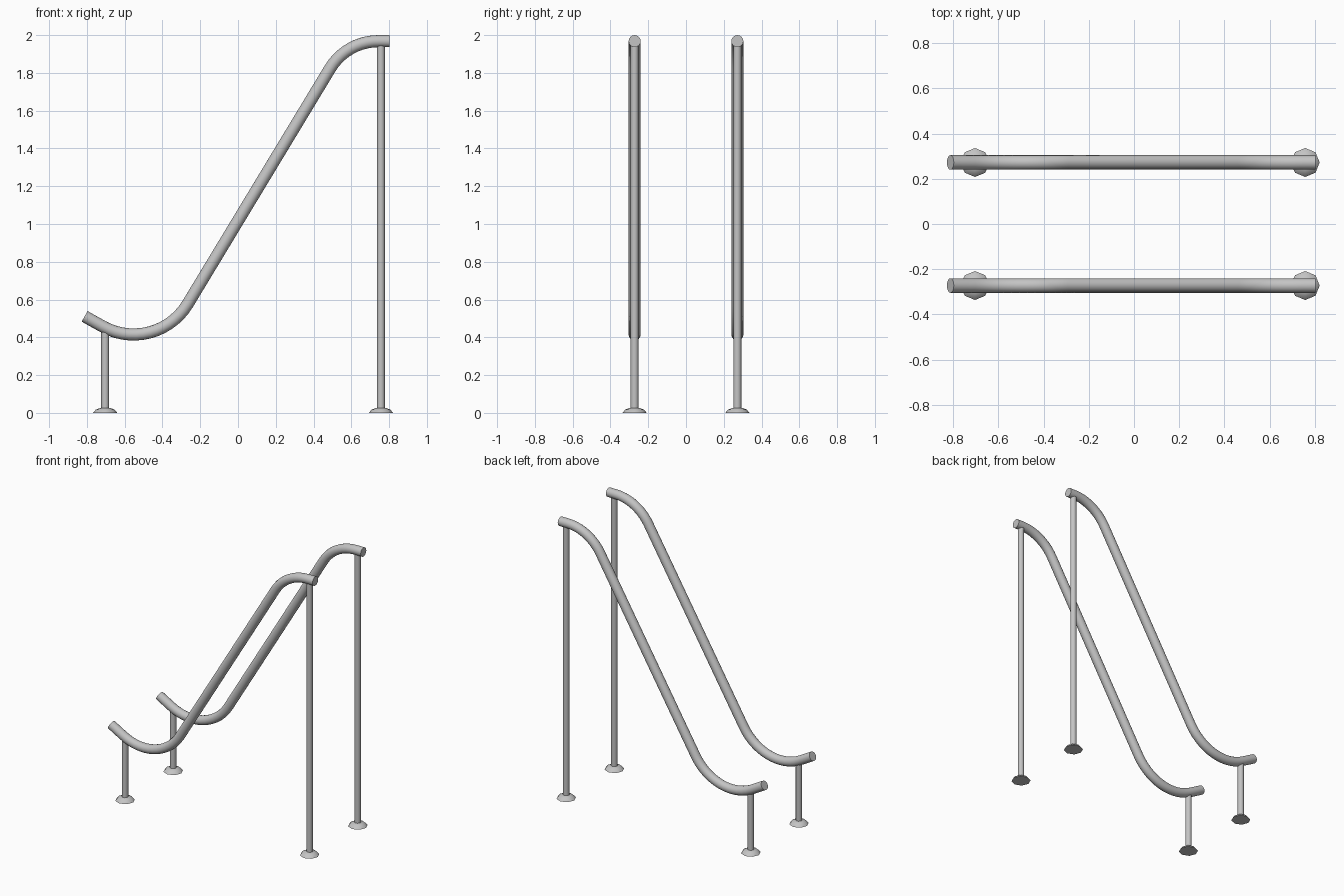
import bpy
import bmesh
from math import sin, cos, pi, radians
from mathutils import Vector

cube = bpy.data.objects.get("Cube")
if cube:
    bpy.data.objects.remove(cube, do_unlink=True)

steel = bpy.data.materials.new("grey_steel")
steel.use_nodes = True
colour = (0.55, 0.55, 0.55, 1)
steel.diffuse_color = colour
steel.node_tree.nodes["Principled BSDF"].inputs["Base Color"].default_value = colour

RAIL_Y = 0.272
RAIL_RADIUS = 0.032
POST_RADIUS = 0.021


def loft(name, rings, angle=50):
    """Join rings of points into a capped, smooth-shaded skin."""
    bm = bmesh.new()
    loops = [[bm.verts.new(p) for p in ring] for ring in rings]
    n = len(loops[0])
    for a, b in zip(loops, loops[1:]):
        for i in range(n):
            j = (i + 1) % n
            bm.faces.new((a[i], a[j], b[j], b[i]))
    bm.faces.new(loops[0])
    bm.faces.new(loops[-1])
    bmesh.ops.recalc_face_normals(bm, faces=bm.faces)
    mesh = bpy.data.meshes.new(name)
    bm.to_mesh(mesh)
    bm.free()
    mesh.materials.append(steel)
    obj = bpy.data.objects.new(name, mesh)
    bpy.context.collection.objects.link(obj)
    bpy.ops.object.select_all(action='DESELECT')
    obj.select_set(True)
    bpy.context.view_layer.objects.active = obj
    bpy.ops.object.shade_smooth_by_angle(angle=radians(angle))
    return obj


def arc(cx, cz, r, start, end, steps):
    """Points and path headings of an arc in the side plane."""
    for k in range(steps + 1):
        t = radians(start + (end - start) * k / steps)
        turn = pi / 2 if end > start else -pi / 2
        yield cx + r * cos(t), cz + r * sin(t), t + turn


def rail_path():
    slope = 58.8
    dip = -29
    lower = list(arc(-0.553, 0.75, 0.335, dip - 90, slope - 90, 14))
    upper = list(arc(0.744, 1.668, 0.3, slope + 90, 90, 10))
    return [(-0.812, 0.511, radians(dip))] + lower + upper + [(0.802, 1.968, 0)]


def rail(name, y, sides=16):
    rings = []
    for x, z, heading in rail_path():
        across = Vector((-sin(heading), 0, cos(heading)))
        centre = Vector((x, y, z))
        rings.append([centre + RAIL_RADIUS * (across * cos(2 * pi * i / sides)
                      + Vector((0, 1, 0)) * sin(2 * pi * i / sides))
                      for i in range(sides)])
    loft(name, rings)


def turned(name, x, y, profile, sides):
    """Upright turned part from (radius, height) pairs."""
    loft(name, [[(x + r * cos(2 * pi * i / sides), y + r * sin(2 * pi * i / sides), z)
                 for i in range(sides)] for r, z in profile])


for side, y in (("right", -RAIL_Y), ("left", RAIL_Y)):
    # Bent handrail
    rail(f"{side}_rail", y)
    # Posts with low octagonal domed feet
    for end, x, top in (("low", -0.703, 0.45), ("high", 0.757, 1.966)):
        turned(f"{side}_{end}_post", x, y, [(POST_RADIUS, 0.01), (POST_RADIUS, top)], 12)
        turned(f"{side}_{end}_foot", x, y,
               [(0.064, 0), (0.05, 0.017), (0.03, 0.025), (0.012, 0.028)], 8)
